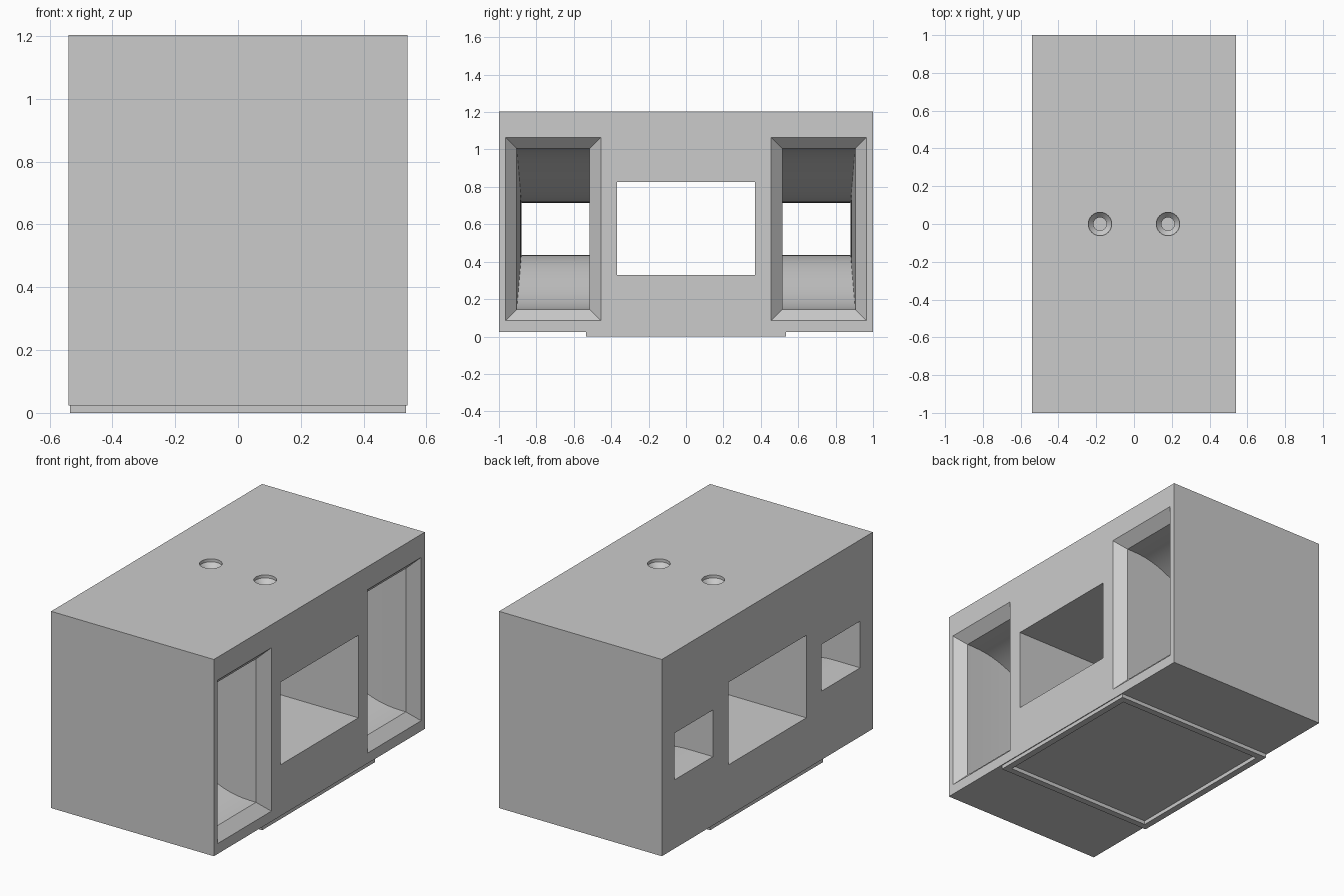
import bpy
import bmesh
import math

cube = bpy.data.objects.get("Cube")
if cube:
    bpy.data.objects.remove(cube, do_unlink=True)

grey = bpy.data.materials.new("plain grey")
grey.use_nodes = True
grey.diffuse_color = (0.6, 0.6, 0.6, 1)
grey.node_tree.nodes["Principled BSDF"].inputs["Base Color"].default_value = (0.6, 0.6, 0.6, 1)


def loft(name, rings):
    """Closed solid through a list of rings with equal point counts."""
    bm = bmesh.new()
    loops = [[bm.verts.new(p) for p in ring] for ring in rings]
    n = len(loops[0])
    for a, b in zip(loops, loops[1:]):
        for i in range(n):
            j = (i + 1) % n
            bm.faces.new((a[i], a[j], b[j], b[i]))
    bm.faces.new(loops[0])
    bm.faces.new(loops[-1])
    bmesh.ops.recalc_face_normals(bm, faces=bm.faces)
    mesh = bpy.data.meshes.new(name)
    bm.to_mesh(mesh)
    bm.free()
    mesh.materials.append(grey)
    obj = bpy.data.objects.new(name, mesh)
    bpy.context.collection.objects.link(obj)
    return obj


def rect(x, y0, y1, z0, z1):
    return [(x, y0, z0), (x, y1, z0), (x, y1, z1), (x, y0, z1)]


def box(name, x, y0, y1, z0, z1):
    return loft(name, [rect(-x, y0, y1, z0, z1), rect(x, y0, y1, z0, z1)])


def circle(x, r, z, n=32):
    return [(x + r * math.cos(math.tau * i / n), r * math.sin(math.tau * i / n), z)
            for i in range(n)]


def cut(target, cutter):
    cutter.hide_render = True
    mod = target.modifiers.new("cut", "BOOLEAN")
    mod.operation = "DIFFERENCE"
    mod.solver = "EXACT"
    mod.object = cutter
    bpy.context.view_layer.objects.active = target
    bpy.ops.object.modifier_apply(modifier=mod.name)
    bpy.data.objects.remove(cutter, do_unlink=True)


def smooth(obj):
    bpy.ops.object.select_all(action="DESELECT")
    obj.select_set(True)
    bpy.context.view_layer.objects.active = obj
    bpy.ops.object.shade_smooth_by_angle(angle=math.radians(25))


# Main block with its central window
body = box("body", 0.54, -1, 1, 0.023, 1.203)
cut(body, box("window_cutter", 0.7, -0.37, 0.37, 0.33, 0.825))

# Flared ducts: small throat on one side, tall chamfered mouth on the other
MOUTH = (0.515, 0.905, 0.145, 1.005)
THROAT = (0.515, 0.88, 0.435, 0.715)
STEPS = 20
for side in (-1, 1):
    sections = [(-0.6, THROAT)]
    for i in range(STEPS + 1):
        t = i / STEPS
        s = t ** 3 * (t * (6 * t - 15) + 10)
        sections.append((-0.4 + 0.88 * t,
                         tuple(a + (b - a) * s for a, b in zip(THROAT, MOUTH))))
    # Chamfer runs slightly past the face to give a clean cut
    for grow in (0.06, 0.08):
        y0, y1, z0, z1 = MOUTH
        sections.append((0.48 + grow, (y0 - grow, y1 + grow, z0 - grow, z1 + grow)))
    cut(body, loft("duct_cutter",
                   [rect(x, side * a, side * b, c, d) for x, (a, b, c, d) in sections]))

# Countersunk holes from the top into the window
for x in (-0.18, 0.18):
    profile = [(0.035, 0.75), (0.035, 1.155), (0.062, 1.185), (0.062, 1.25)]
    cut(body, loft("hole_cutter", [circle(x, r, z) for r, z in profile]))
smooth(body)

# Thin raised rim under the block
rim = box("base_rim", 0.535, -0.535, 0.535, 0, 0.023)
cut(rim, box("rim_cutter", 0.495, -0.495, 0.495, -0.1, 0.1))
